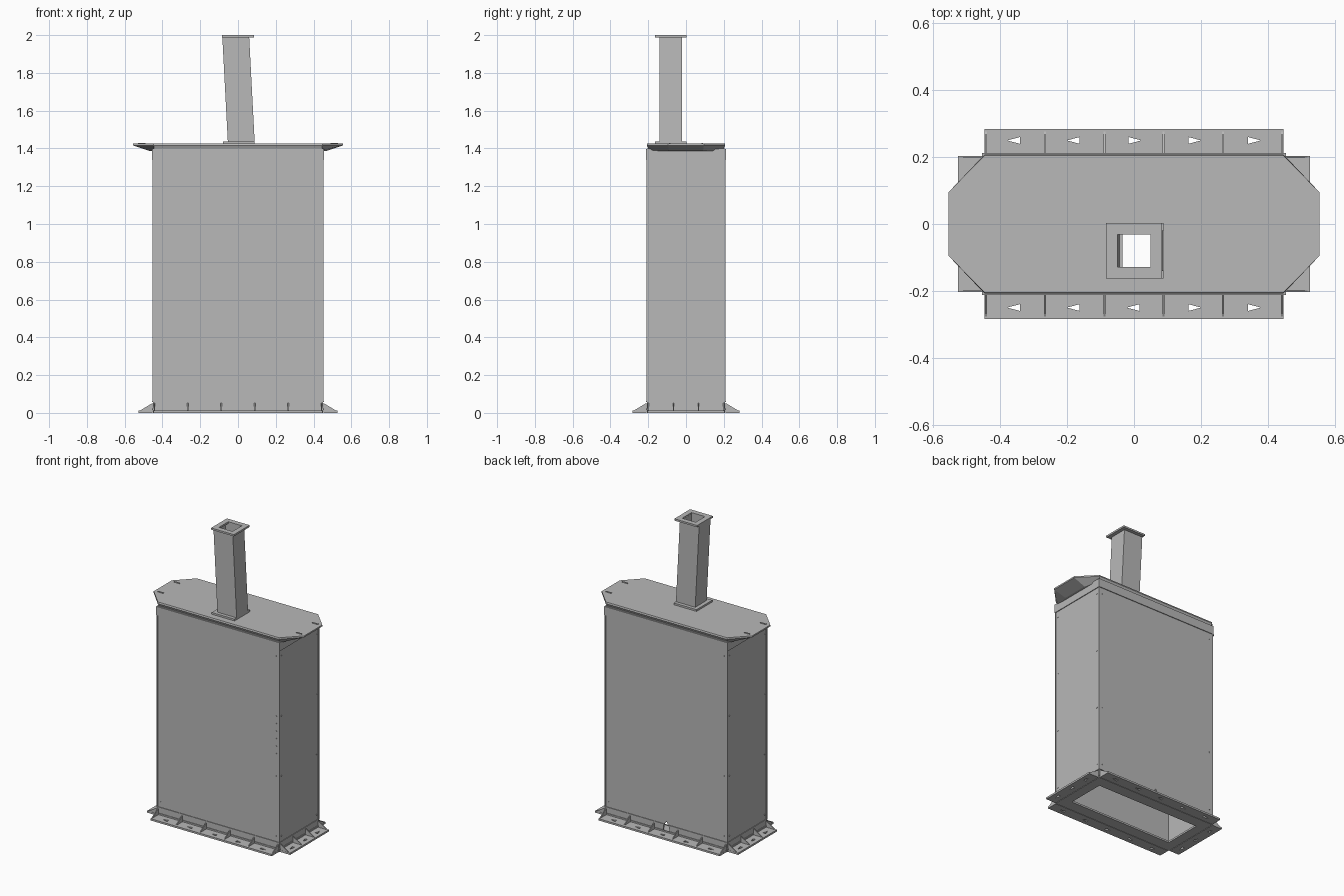
import bpy, bmesh, math
from mathutils import Matrix, Vector

cube = bpy.data.objects.get("Cube")
if cube:
    bpy.data.objects.remove(cube)

steel = bpy.data.materials.new("grey_steel")
steel.use_nodes = True
GREY = (0.48, 0.48, 0.48, 1)
steel.diffuse_color = GREY
steel.node_tree.nodes["Principled BSDF"].inputs["Base Color"].default_value = GREY


def loft(name, loops, closed=False, matrix=None):
    """Skin equal-length loops; cap the ends, or join last loop to first."""
    bm = bmesh.new()
    rows = [[bm.verts.new(p) for p in loop] for loop in loops]
    n = len(rows[0])
    for a, b in zip(rows, rows[1:] + (rows[:1] if closed else [])):
        for i in range(n):
            j = (i + 1) % n
            bm.faces.new((a[i], a[j], b[j], b[i]))
    if not closed:
        bm.faces.new(rows[0])
        bm.faces.new(rows[-1])
    if matrix:
        bm.transform(matrix)
    bmesh.ops.recalc_face_normals(bm, faces=bm.faces)
    mesh = bpy.data.meshes.new(name)
    bm.to_mesh(mesh)
    bm.free()
    mesh.materials.append(steel)
    obj = bpy.data.objects.new(name, mesh)
    bpy.context.collection.objects.link(obj)
    return obj


def rect(hx, hy, z, cx=0, cy=0):
    return [(cx + sx * hx, cy + sy * hy, z)
            for sx, sy in ((-1, -1), (1, -1), (1, 1), (-1, 1))]


def box(name, hx, hy, z0, z1, cx=0, cy=0, matrix=None):
    return loft(name, [rect(hx, hy, z, cx, cy) for z in (z0, z1)], matrix=matrix)


def frame(name, hx, hy, wall_x, wall_y, z0, z1, cx=0, cy=0, lean=0):
    """Hollow rectangular ring or duct; lean shifts the top along x."""
    ix, iy = hx - wall_x, hy - wall_y
    return loft(name, [rect(hx, hy, z0, cx, cy), rect(hx, hy, z1, cx + lean, cy),
                       rect(ix, iy, z1, cx + lean, cy), rect(ix, iy, z0, cx, cy)], True)


def cut(obj, cutter):
    mod = obj.modifiers.new("opening", 'BOOLEAN')
    mod.operation = 'DIFFERENCE'
    mod.solver = 'EXACT'
    mod.object = cutter
    bpy.context.view_layer.objects.active = obj
    bpy.ops.object.modifier_apply(modifier=mod.name)
    bpy.data.objects.remove(cutter)


# Hollow cabinet with a small drain notch low in the back wall
HX, HY = 0.45, 0.207
body = frame("cabinet_body", HX, HY, 0.01, 0.01, 0.0, 1.4)
notch = [(-0.025, 0.015), (0.025, 0.015), (0.018, 0.06), (0, 0.085), (-0.018, 0.06)]
cut(body, loft("notch_cutter", [[(x, y, z) for x, z in notch] for y in (0.17, 0.23)]))

# Trim bands and inner base frame
frame("top_band", HX + 0.005, HY + 0.005, 0.006, 0.006, 1.34, 1.397)
frame("base_band_front_gap", HX + 0.004, HY + 0.004, 0.005, 0.005, 0.014, 0.022)
frame("base_band_upper", HX + 0.004, HY + 0.004, 0.005, 0.005, 0.058, 0.064)
frame("base_inner_frame", HX, HY, 0.065, 0.077, 0.0, 0.012)
for sx in (-1, 1):
    for sy in (-1, 1):
        box("corner_seam", 0.004, 0.004, 0.064, 1.34, sx * (HX - 0.001), sy * (HY - 0.001))

# Lid with chamfered corners and undercut overhanging ends
def lid_loop(tip, tip_y, shoulder, hy, z):
    return [(-tip, -tip_y, z), (-shoulder, -hy, z), (shoulder, -hy, z), (tip, -tip_y, z),
            (tip, tip_y, z), (shoulder, hy, z), (-shoulder, hy, z), (-tip, tip_y, z)]

lid = loft("lid", [lid_loop(0.47, 0.09, 0.44, 0.195, 1.387),
                   lid_loop(0.555, 0.095, 0.447, 0.208, 1.416),
                   lid_loop(0.555, 0.095, 0.447, 0.205, 1.426)])
PX, PY = 0.015, -0.08
cut(lid, box("lid_cutter", 0.05, 0.05, 1.3, 1.5, PX, PY))
for sx in (-1, 1):
    for sy in (-1, 1):
        box("lid_end_tab", 0.02, 0.004, 1.424, 1.43, sx * 0.51, sy * 0.085)

# Chimney duct with mounting collars
frame("chimney_duct", 0.071, 0.06, 0.01, 0.01, 1.42, 1.992, PX + 0.003, PY, -0.03)
frame("chimney_base_collar", 0.084, 0.083, 0.03, 0.03, 1.424, 1.438, 0.004, PY)
frame("chimney_top_collar", 0.084, 0.083, 0.034, 0.034, 1.988, 2.0, 0, PY)

# Base flanges with bolt slots and triangular gussets, one per side
def base_flange(side, turn, half, off, bays):
    rot = Matrix.Rotation(turn, 4, 'Z')
    depth = 0.074
    plate = box(side + "_base_flange", half, depth / 2, 0, 0.012, 0,
                -off - depth / 2, rot)
    step = 2 * half / bays
    mid = -off - 0.04
    for i in range(bays):
        u = -half + step * (i + 0.5)
        d = -1 if u < 0.01 else 1
        slot = [(u + d * 0.022, mid), (u - d * 0.016, mid + 0.01), (u - d * 0.016, mid - 0.01)]
        cut(plate, loft("slot_cutter", [[(x, y, z) for x, y in slot]
                                        for z in (-0.02, 0.03)], matrix=rot))
    for i in range(bays + 1):
        u = -half + 0.004 + (2 * half - 0.008) * i / bays
        tri = [(-off, 0.01), (-off - depth + 0.004, 0.01), (-off, 0.052)]
        loft(side + "_gusset", [[(u + t, y, z) for y, z in tri]
                                for t in (-0.003, 0.003)], matrix=rot)

QUARTER = math.pi / 2
base_flange("front", 0, 0.447, HY + 0.003, 5)
base_flange("back", 2 * QUARTER, 0.447, HY + 0.003, 5)
base_flange("left", QUARTER, 0.204, HX + 0.003, 3)
base_flange("right", -QUARTER, 0.204, HX + 0.003, 3)

# Small panel rivets on all walls
def rivet(u, z, off, turn, r=0.004):
    pts = [(u + r * math.cos(a), z + r * math.sin(a))
           for a in (k * math.pi / 3 for k in range(6))]
    loft("panel_rivet", [[(x, -off - t, h) for x, h in pts] for t in (-0.002, 0.003)],
         matrix=Matrix.Rotation(turn, 4, 'Z'))

for quarter, u, off in ((0, 0.425, HY), (1, 0.185, HX), (2, 0.425, HY), (3, 0.185, HX)):
    for s in (-1, 1):
        for z in (0.1, 0.5, 0.9, 1.3):
            if z != 0.9 or quarter % 2:
                rivet(s * u, z, off, quarter * QUARTER)
for i in range(6):
    rivet(0.428, 0.65 + 0.05 * i, HY, 0, 0.003)
